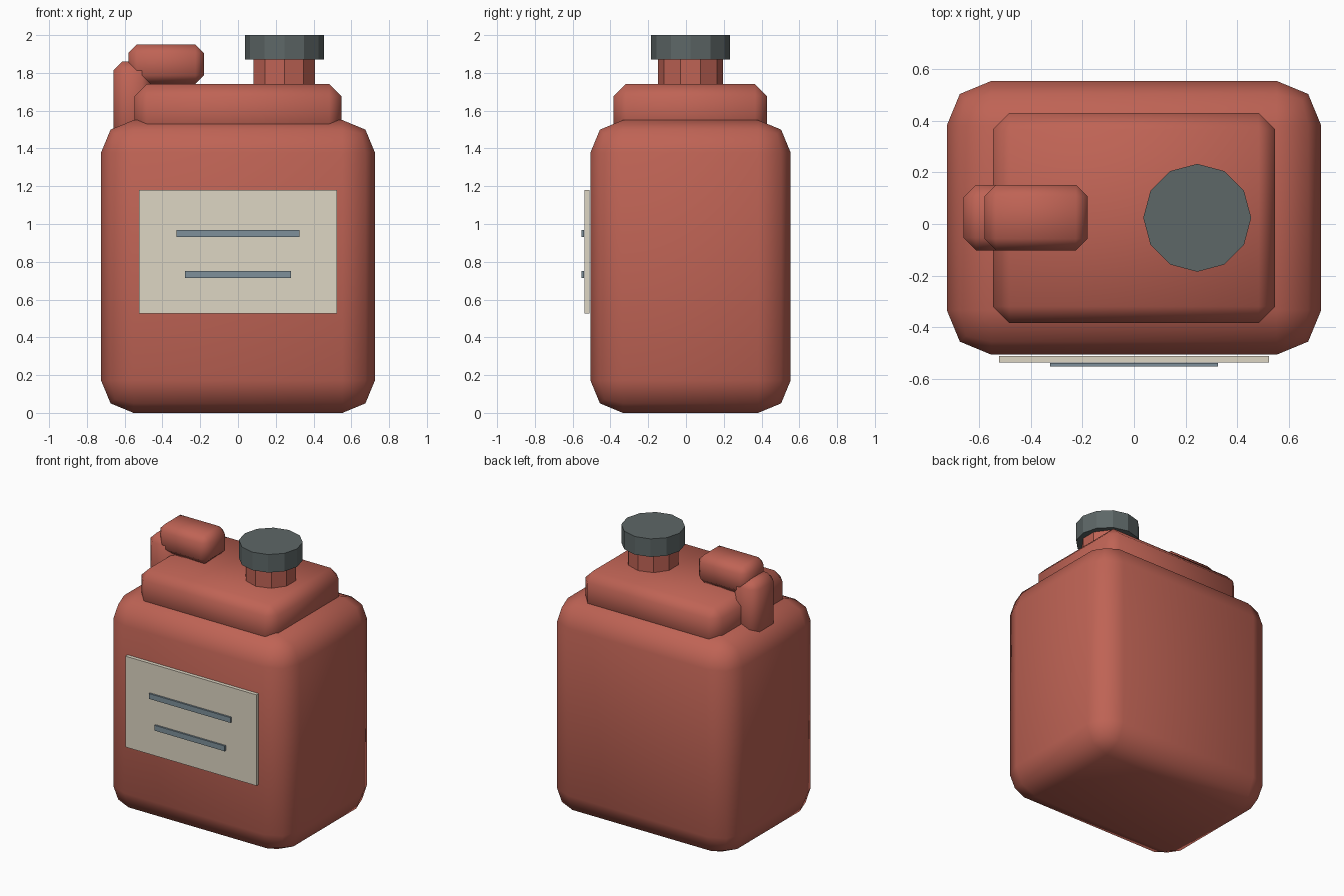
import bpy, bmesh, math
from mathutils import Matrix, Vector

if "Cube" in bpy.data.objects:
    bpy.data.objects.remove(bpy.data.objects["Cube"])


def material(name, rgb):
    m = bpy.data.materials.new(name)
    m.diffuse_color = (*rgb, 1.0)
    m.use_nodes = True
    m.node_tree.nodes["Principled BSDF"].inputs["Base Color"].default_value = m.diffuse_color
    return m


RED = material("faded_red", (0.52, 0.125, 0.09))
CREAM = material("cream", (0.73, 0.67, 0.55))
SLATE = material("dark_slate", (0.11, 0.135, 0.135))
BLUE = material("blue_grey", (0.21, 0.28, 0.325))


def finish(bm, name, mat, smooth):
    bmesh.ops.recalc_face_normals(bm, faces=bm.faces[:])
    for f in bm.faces:
        f.smooth = smooth
    me = bpy.data.meshes.new(name)
    bm.to_mesh(me)
    bm.free()
    me.materials.append(mat)
    ob = bpy.data.objects.new(name, me)
    bpy.context.collection.objects.link(ob)
    return ob


def box(name, mat, x, y, z, bevel=0.0, segments=1):
    """Box given by its (min, max) on each axis, with optional rounded edges."""
    bm = bmesh.new()
    bmesh.ops.create_cube(bm, size=1.0)
    for v in bm.verts:
        v.co = Vector([(r[0] + r[1]) / 2 + c * (r[1] - r[0])
                       for r, c in zip((x, y, z), v.co)])
    if bevel:
        bmesh.ops.bevel(bm, geom=bm.edges[:], offset=bevel, segments=segments,
                        profile=0.5, affect='EDGES')
    return finish(bm, name, mat, bevel > 0)


def cylinder(name, mat, sides, radius, center, z):
    bm = bmesh.new()
    bmesh.ops.create_cone(bm, cap_ends=True, segments=sides, radius1=radius,
                          radius2=radius, depth=z[1] - z[0])
    # turn so that one corner points along +y
    bm.verts.ensure_lookup_table()
    corner = bm.verts[0].co
    turn = math.pi / 2 - math.atan2(corner.y, corner.x)
    place = Matrix.Translation((*center, (z[0] + z[1]) / 2))
    bm.transform(place @ Matrix.Rotation(turn, 4, 'Z'))
    return finish(bm, name, mat, False)


# Tank and raised shoulder
box("tank_body", RED, (-0.725, 0.725), (-0.506, 0.554), (0, 1.55), 0.172, 2)
box("shoulder", RED, (-0.547, 0.547), (-0.383, 0.43), (1.44, 1.74), 0.064)

# Handle: rear post and grip
box("handle_post", RED, (-0.66, -0.46), (-0.102, 0.152), (1.40, 1.86), 0.048)
box("handle_grip", RED, (-0.58, -0.18), (-0.102, 0.152), (1.742, 1.95), 0.045)

# Filler neck and screw cap
cylinder("neck", RED, 10, 0.172, (0.245, 0.024), (1.68, 1.88))
cylinder("cap", SLATE, 12, 0.209, (0.245, 0.024), (1.87, 2.0))

# Front label with two printed bars
box("label", CREAM, (-0.523, 0.523), (-0.537, -0.511), (0.525, 1.18))
for name, half, z in (("upper_bar", 0.325, 0.95), ("lower_bar", 0.28, 0.733)):
    box("label_" + name, BLUE, (-half, half), (-0.552, -0.539),
        (z - 0.019, z + 0.019))
